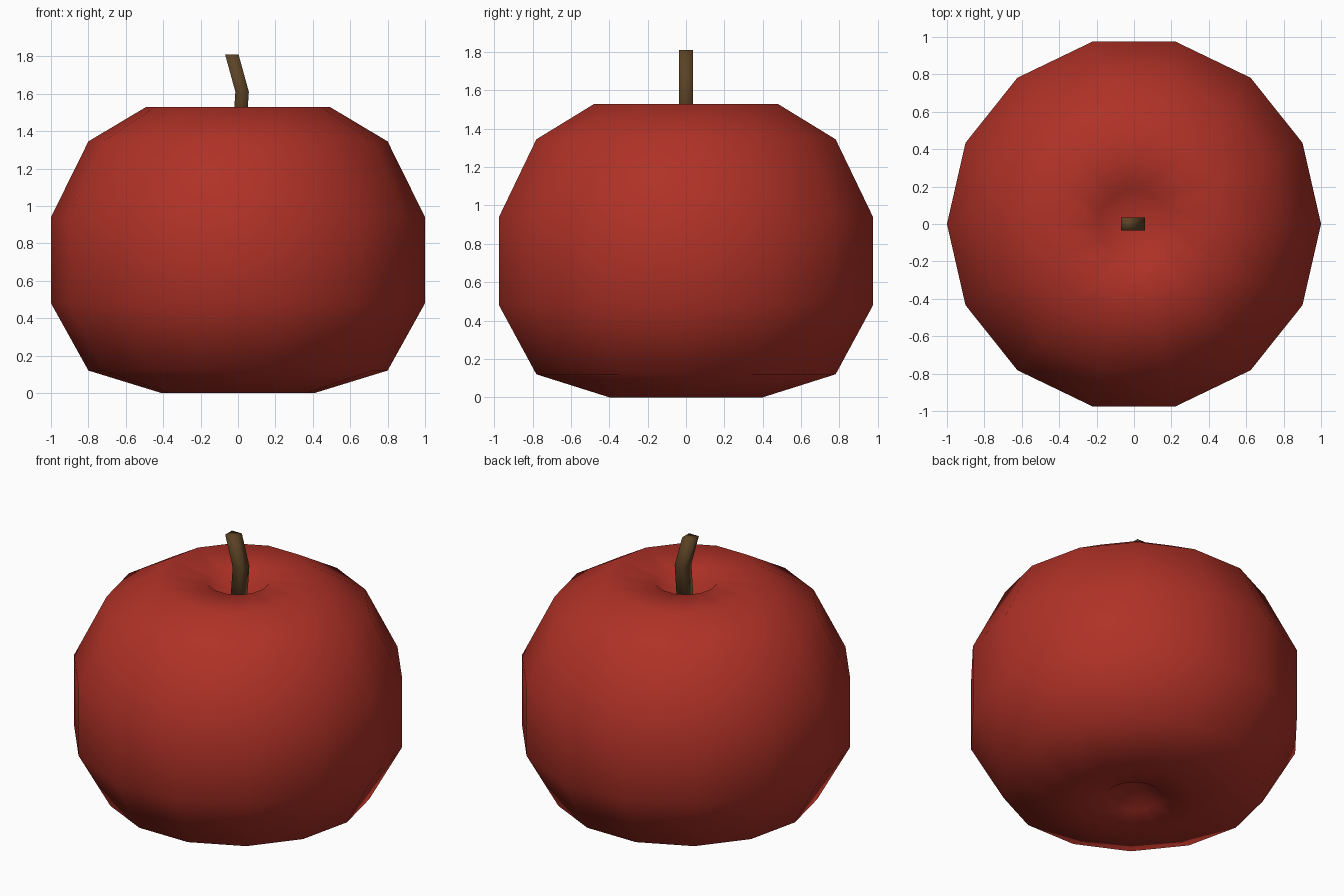
import bpy, bmesh, math

if "Cube" in bpy.data.objects:
    bpy.data.objects.remove(bpy.data.objects["Cube"])


def material(name, rgb):
    m = bpy.data.materials.new(name)
    m.diffuse_color = (*rgb, 1)
    m.use_nodes = True
    m.node_tree.nodes["Principled BSDF"].inputs["Base Color"].default_value = m.diffuse_color
    return m


def finish(bm, name, mat):
    bmesh.ops.recalc_face_normals(bm, faces=bm.faces[:])
    for f in bm.faces:
        f.smooth = True
    me = bpy.data.meshes.new(name)
    bm.to_mesh(me)
    bm.free()
    me.materials.append(mat)
    ob = bpy.data.objects.new(name, me)
    bpy.context.collection.objects.link(ob)
    return ob


def bridge(bm, rings):
    for a, b in zip(rings, rings[1:]):
        n = len(a)
        for i in range(n):
            j = (i + 1) % n
            bm.faces.new((a[i], a[j], b[j], b[i]))


# Apple body: 14-sided lathe with a dimple at each end
SIDES = 14
profile = [(0.17, 0.04), (0.41, 0.0), (0.80, 0.12), (1.0, 0.48),
           (1.0, 0.94), (0.80, 1.345), (0.49, 1.53), (0.19, 1.505)]
bm = bmesh.new()
rings = [[bm.verts.new((r * math.cos(math.tau * i / SIDES),
                        r * math.sin(math.tau * i / SIDES), z))
          for i in range(SIDES)] for r, z in profile]
bridge(bm, rings)
for ring, z in ((rings[0], 0.18), (rings[-1], 1.32)):
    pole = bm.verts.new((0, 0, z))
    for i in range(SIDES):
        bm.faces.new((ring[i], ring[(i + 1) % SIDES], pole))
finish(bm, "apple_body", material("apple red", (0.43, 0.031, 0.020)))

# Stem: square section, bent to one side near the top
H = 0.036
bm = bmesh.new()
rings = [[bm.verts.new((x + sx * H, sy * H, z))
          for sx, sy in ((-1, -1), (1, -1), (1, 1), (-1, 1))]
         for x, z in ((0.0, 1.30), (0.022, 1.61), (-0.033, 1.81))]
bridge(bm, rings)
bm.faces.new(rings[0])
bm.faces.new(rings[-1])
finish(bm, "stem", material("stem brown", (0.105, 0.055, 0.018)))
